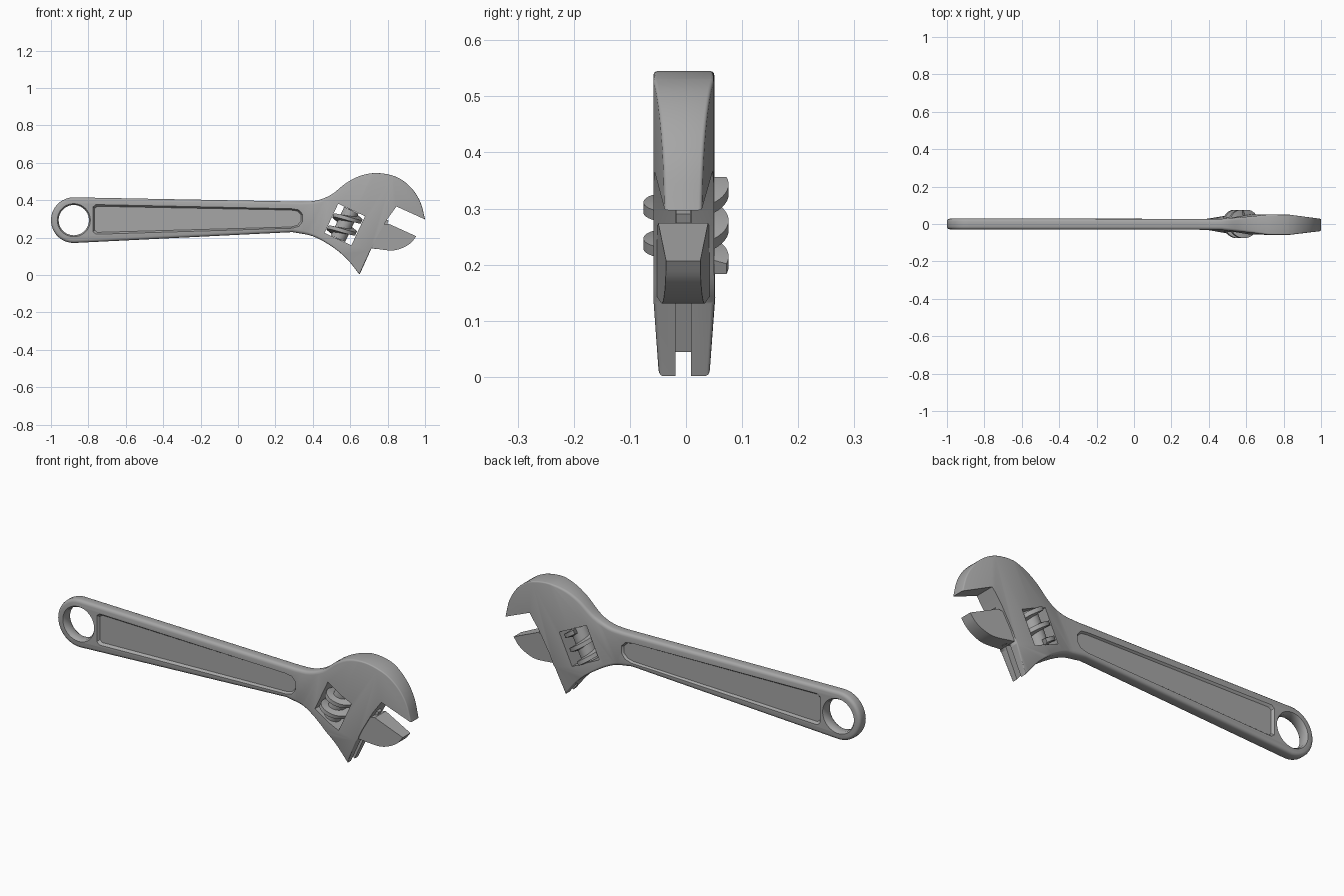
import bpy, bmesh, math
from mathutils import Vector

cube = bpy.data.objects.get("Cube")
if cube:
    bpy.data.objects.remove(cube, do_unlink=True)

steel = bpy.data.materials.new("steel_grey")
steel.use_nodes = True
GREY = (0.38, 0.38, 0.38, 1)
steel.diffuse_color = GREY
steel.node_tree.nodes["Principled BSDF"].inputs["Base Color"].default_value = GREY

# Head frame: U is the jaw sliding direction, V points out along the jaws
TILT = math.radians(25)
U = Vector((math.sin(TILT), 0, math.cos(TILT)))
V = Vector((math.cos(TILT), 0, -math.sin(TILT)))
Y = Vector((0, 1, 0))
WORM = Vector((0.57, 0, 0.27))
MID_Y = -0.005


def head_point(s, t, y=0.0):
    return WORM + V * s + U * t + Y * y


def along(co):
    return (co - WORM).dot(V)


def flat(points, y):
    return [Vector((x, y, z)) for x, z in points]


def spline(points, steps=4):
    """Smooth curve through the points."""
    pts = [Vector(p) for p in points]
    pts = [pts[0] * 2 - pts[1]] + pts + [pts[-1] * 2 - pts[-2]]
    out = []
    for a, b, c, d in zip(pts, pts[1:], pts[2:], pts[3:]):
        for i in range(steps):
            t = i / steps
            out.append((b * 2 + (c - a) * t + (a * 2 - b * 5 + c * 4 - d) * t ** 2
                        + (b * 3 - a - c * 3 + d) * t ** 3) / 2)
    return [tuple(p) for p in out] + [tuple(points[-1])]


def loft(name, sections):
    """Solid through matching closed sections, capped at both ends."""
    bm = bmesh.new()
    rings = [[bm.verts.new(p) for p in sec] for sec in sections]
    for a, b in zip(rings, rings[1:]):
        for i in range(len(a)):
            j = (i + 1) % len(a)
            bm.faces.new((a[i], a[j], b[j], b[i]))
    bm.faces.new(rings[0])
    bm.faces.new(rings[-1])
    bmesh.ops.recalc_face_normals(bm, faces=bm.faces)
    mesh = bpy.data.meshes.new(name)
    bm.to_mesh(mesh)
    bm.free()
    obj = bpy.data.objects.new(name, mesh)
    bpy.context.collection.objects.link(obj)
    mesh.materials.append(steel)
    return obj


def activate(obj):
    bpy.ops.object.select_all(action='DESELECT')
    obj.select_set(True)
    bpy.context.view_layer.objects.active = obj


def smooth(obj, angle=35):
    activate(obj)
    bpy.ops.object.shade_smooth_by_angle(angle=math.radians(angle))


def cut(obj, cutter):
    cutter.hide_render = True
    mod = obj.modifiers.new("cut", 'BOOLEAN')
    mod.operation, mod.solver, mod.object = 'DIFFERENCE', 'EXACT', cutter
    activate(obj)
    bpy.ops.object.modifier_apply(modifier=mod.name)
    bpy.data.objects.remove(cutter, do_unlink=True)


def head_box(name, s0, s1, t0, t1, half):
    corners = ((s0, t0), (s1, t0), (s1, t1), (s0, t1))
    return loft(name, [[head_point(s, t, MID_Y + y) for s, t in corners] for y in (-half, half)])


# Body outline: ring end, handle, head, fixed jaw
EYE = (-0.878, 0.293)
ring_end = [(EYE[0] + 0.122 * math.cos(a), EYE[1] + 0.122 * math.sin(a))
            for a in [math.radians(270 - 180 * i / 18) for i in range(19)]]
top_edge = spline([(0.34, 0.392), (0.42, 0.398), (0.50, 0.43), (0.58, 0.493), (0.66, 0.532),
                   (0.75, 0.545), (0.85, 0.523), (0.925, 0.467), (0.975, 0.39), (1.0, 0.297)])
bottom_edge = spline([(0.65, 0.002), (0.58, 0.088), (0.50, 0.153), (0.40, 0.207), (0.29, 0.229)])
jaw_inside = [(0.847, 0.366), (0.797, 0.297), (0.735, 0.19)]
outline = ring_end + top_edge + jaw_inside + bottom_edge
body = loft("wrench_body", [flat(outline, -1), flat(outline, 1)])


def half_thickness(co):
    rise = min(max((along(co) + 0.15) / 0.17, 0), 1)
    tip = max(0, co.x - 0.83) * 0.125
    foot = max(0, 0.13 - co.z) * 0.07
    return 0.029 + 0.025 * rise - tip - foot


# Body thickness: thin handle swelling into the head, tapering to the tip
bm = bmesh.new()
bm.from_mesh(body.data)
for co, normal in ((head_point(-0.15, 0), V), (head_point(0.02, 0), V),
                   (Vector((0.83, 0, 0)), Vector((1, 0, 0))),
                   (Vector((0, 0, 0.13)), Vector((0, 0, 1)))):
    bmesh.ops.bisect_plane(bm, geom=bm.verts[:] + bm.edges[:] + bm.faces[:],
                           plane_co=co, plane_no=normal, dist=1e-5)
for v in bm.verts:
    v.co.y = MID_Y * min(max(v.co.x, 0), 1) + math.copysign(half_thickness(v.co), v.co.y)
bm.normal_update()
weight = bm.edges.layers.float.new("bevel_weight_edge")
for e in bm.edges:
    caps = [abs(f.normal.y) > 0.7 for f in e.link_faces]
    mid = (e.verts[0].co + e.verts[1].co) / 2
    inside = math.hypot(mid.x - 0.76, mid.z - 0.29) < 0.2
    if len(caps) == 2 and caps[0] != caps[1] and not inside:
        e[weight] = min(max(0.5 - along(mid) * 3, 0.35), 1)
bm.to_mesh(body.data)
bm.free()
bevel = body.modifiers.new("rounded_rim", 'BEVEL')
bevel.limit_method, bevel.width, bevel.segments = 'WEIGHT', 0.016, 3
bevel.use_clamp_overlap = False
activate(body)
bpy.ops.object.modifier_apply(modifier=bevel.name)

# Hanging hole with flared rims
cut(body, loft("hole_cutter", [
    [Vector((EYE[0] + r * math.cos(a), y, EYE[1] + r * math.sin(a)))
     for a in [math.tau * i / 40 for i in range(40)]]
    for y, r in ((-0.04, 0.096), (-0.018, 0.081), (0.018, 0.081), (0.04, 0.096))]))

# Sunken handle panels with sloped walls, one per side
panel = [(-0.775, 0.23), (-0.76, 0.217), (0.29, 0.25), (0.325, 0.26), (0.345, 0.285),
         (0.345, 0.325), (0.325, 0.348), (0.29, 0.354), (-0.76, 0.377), (-0.775, 0.365)]
floor = [(-0.215 + (x + 0.215) * 0.985, 0.3 + (z - 0.3) * 0.87) for x, z in panel]
for side in (-1, 1):
    cut(body, loft("panel_cutter", [flat(floor, side * 0.017), flat(panel, side * 0.03),
                                    flat(panel, side * 0.06)]))

# Worm window and jaw slot
cut(body, head_box("window_cutter", -0.078, 0.08, -0.086, 0.086, 0.1))
cut(body, head_box("slot_cutter", 0.138, 0.25, -0.4, 0.12, 0.014))
smooth(body)

# Sliding jaw, thinner toward its tip, with a rail in the slot
lower_curve = spline([(0.953, 0.207), (0.925, 0.172), (0.88, 0.145), (0.82, 0.131), (0.715, 0.143)])
jaw_outline = [(0.735, 0.206), (0.775, 0.268), (0.805, 0.274)] + lower_curve
jaw = loft("sliding_jaw", [flat(jaw_outline, -1), flat(jaw_outline, 1)])
for v in jaw.data.vertices:
    half = 0.047 - 0.085 * max(0, along(v.co) - 0.18)
    v.co.y = MID_Y + math.copysign(half, v.co.y)
smooth(jaw)
head_box("jaw_rail", 0.142, 0.205, -0.05, 0.118, 0.0132)


# Adjusting worm: core and helical thread
def worm_point(r, a, t):
    return head_point(r * math.sin(a), t, r * math.cos(a))


core = loft("worm_core", [[worm_point(0.042, math.tau * i / 32, t) for i in range(32)]
                          for t in (-0.084, 0.084)])
smooth(core)
PITCH, TURNS, STEPS = 0.071, 2.1, 90
sections = []
for i in range(STEPS + 1):
    turn = TURNS * (i / STEPS - 0.5)
    a, t = -turn * math.tau, turn * PITCH
    sections.append([worm_point(r, a, t + dt) for r, dt in
                     ((0.036, -0.016), (0.076, -0.01), (0.076, 0.01), (0.036, 0.016))])
smooth(loft("worm_thread", sections))
